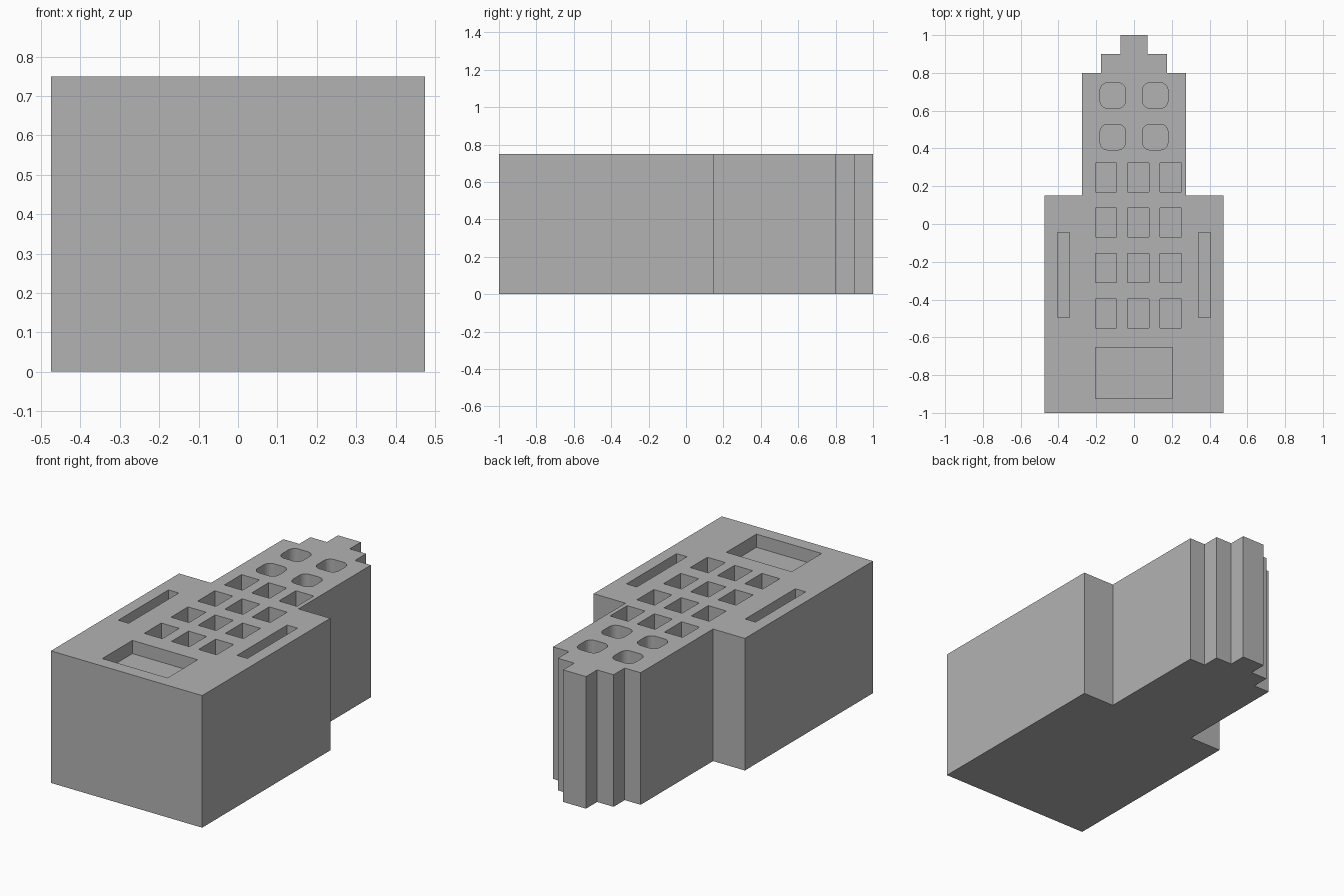
import bpy, bmesh, math

cube = bpy.data.objects.get("Cube")
if cube:
    bpy.data.objects.remove(cube, do_unlink=True)

HEIGHT = 0.75
GREY = (0.45, 0.45, 0.45, 1.0)

grey = bpy.data.materials.new("plain grey")
grey.use_nodes = True
grey.diffuse_color = GREY
grey.node_tree.nodes["Principled BSDF"].inputs["Base Color"].default_value = GREY


def prism(bm, outline, bottom, top):
    """Extrude a counter-clockwise outline from bottom to top."""
    base = bm.faces.new([bm.verts.new((x, y, bottom)) for x, y in outline])
    moved = bmesh.ops.extrude_face_region(bm, geom=[base], use_keep_orig=True)["geom"]
    for v in moved:
        if isinstance(v, bmesh.types.BMVert):
            v.co.z = top


def make_object(name, bm):
    bmesh.ops.recalc_face_normals(bm, faces=bm.faces)
    mesh = bpy.data.meshes.new(name)
    bm.to_mesh(mesh)
    bm.free()
    mesh.materials.append(grey)
    obj = bpy.data.objects.new(name, mesh)
    bpy.context.collection.objects.link(obj)
    return obj


def rectangle(cx, cy, w, d, radius=0.0, steps=6):
    """Rectangle outline, with rounded corners when a radius is given."""
    points = []
    for i, (sx, sy) in enumerate([(1, 1), (-1, 1), (-1, -1), (1, -1)]):
        x, y = cx + sx * (w / 2 - radius), cy + sy * (d / 2 - radius)
        if not radius:
            points.append((x, y))
            continue
        for k in range(steps + 1):
            a = math.pi / 2 * (i + k / steps)
            points.append((x + radius * math.cos(a), y + radius * math.sin(a)))
    return points


# Stepped block: wide front part, narrower neck and two-step tip
half = [(0.475, -1), (0.475, 0.15), (0.275, 0.15), (0.275, 0.8),
        (0.175, 0.8), (0.175, 0.9), (0.072, 0.9), (0.072, 1)]
body_bm = bmesh.new()
prism(body_bm, half + [(-x, y) for x, y in reversed(half)], 0, HEIGHT)
body = make_object("stepped_block", body_bm)

# Pockets sunk into the top
pockets = bmesh.new()


def pocket(outline, depth):
    prism(pockets, outline, HEIGHT - depth, HEIGHT + 0.1)


pocket(rectangle(0, -0.79, 0.41, 0.27), 0.075)           # large tray
for side in (-1, 1):
    pocket(rectangle(side * 0.373, -0.27, 0.065, 0.45), 0.1)   # side slots
    for y in (0.68, 0.46):
        pocket(rectangle(side * 0.112, y, 0.135, 0.135, 0.04), 0.1)  # rounded
for row in range(4):
    for col in (-1, 0, 1):                                # square grid
        pocket(rectangle(0.023 + col * 0.171, 0.247 - row * 0.24, 0.113, 0.153), 0.1)
cutter = make_object("pocket_cutter", pockets)
cutter.hide_render = True

# Cut the pockets and keep the finished mesh
cut = body.modifiers.new("pockets", 'BOOLEAN')
cut.operation = 'DIFFERENCE'
cut.solver = 'EXACT'
cut.object = cutter
bpy.context.view_layer.update()
graph = bpy.context.evaluated_depsgraph_get()
finished = bpy.data.meshes.new_from_object(body.evaluated_get(graph))
body.modifiers.clear()
body.data = finished
bpy.data.objects.remove(cutter, do_unlink=True)
